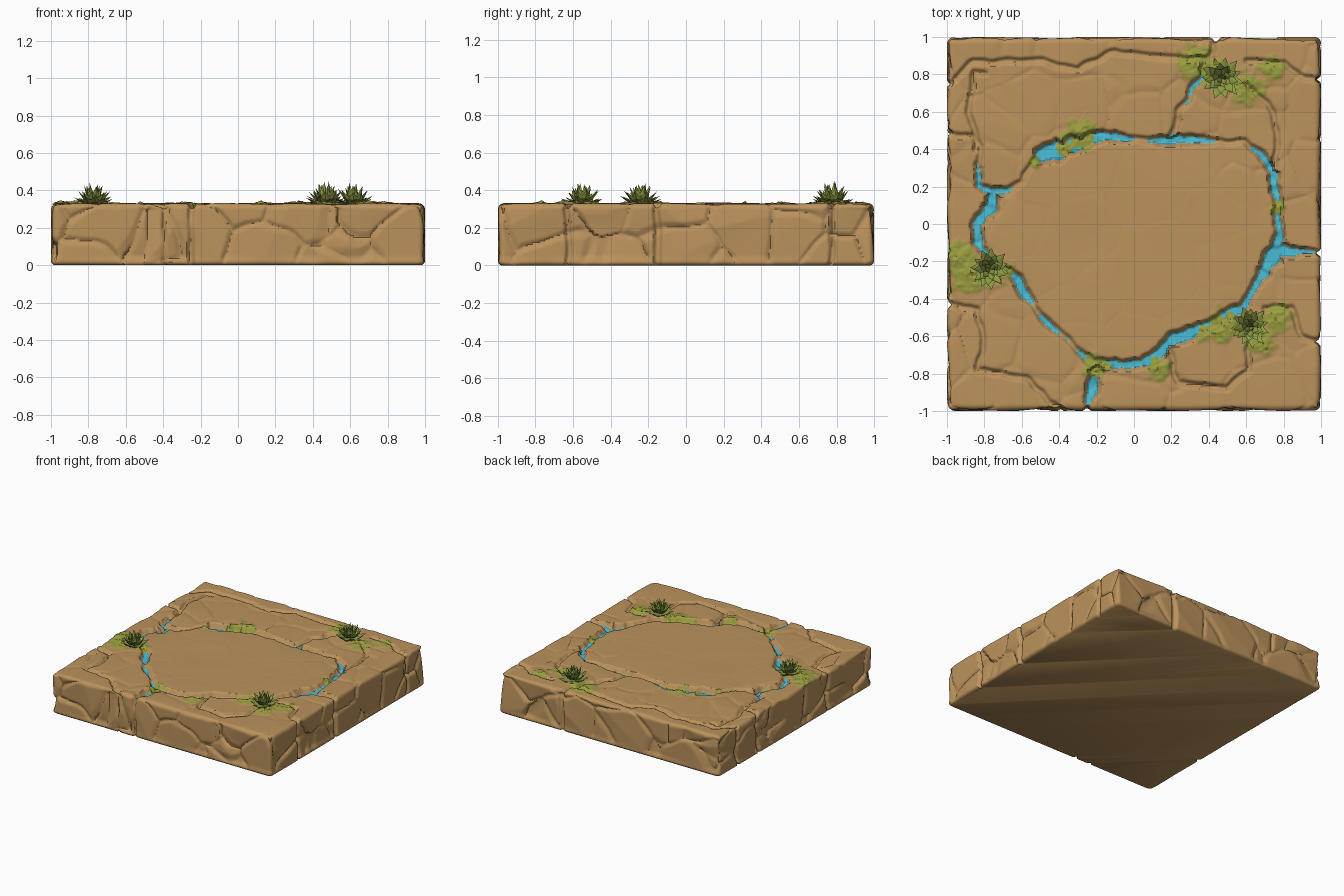
import bpy, math, random
from mathutils import Vector, noise, kdtree

if "Cube" in bpy.data.objects:
    bpy.data.objects.remove(bpy.data.objects["Cube"])

random.seed(4)
N, K, H, R = 240, 36, 0.335, 0.035     # lattice size, slab height, edge radius


def material(name, rgb):
    m = bpy.data.materials.new(name)
    m.diffuse_color = (*rgb, 1)
    m.use_nodes = True
    m.node_tree.nodes["Principled BSDF"].inputs["Base Color"].default_value = m.diffuse_color
    return m


stone = material("sandstone", (0.50, 0.29, 0.108))
water = material("bright_blue", (0.07, 0.50, 0.66))
deep = material("deep_blue", (0.035, 0.30, 0.40))
moss = material("moss_green", (0.33, 0.35, 0.05))
edge_moss = material("dry_moss", (0.38, 0.30, 0.07))
leaf_mat = material("leaf_green", (0.27, 0.33, 0.055))

# Crack paths on the top: x, y, half width of the blue floor
ring = [(-.55, .33, .004), (-.5, .37, .03), (-.42, .39, .04), (-.3, .42, .025), (-.17, .475, .022),
        (-.04, .455, .012), (.02, .455, .004), (.12, .445, .012), (.22, .45, .024), (.36, .445, .014),
        (.46, .44, .004), (.6, .44, .004), (.68, .37, .014), (.75, .27, .018), (.77, .1, .013),
        (.77, -.06, .016), (.74, -.18, .04), (.65, -.34, .013), (.56, -.46, .018), (.4, -.54, .02),
        (.22, -.62, .026), (.12, -.71, .028), (.04, -.745, .014), (-.1, -.755, .018), (-.22, -.74, .022),
        (-.32, -.65, .004), (-.46, -.53, .015), (-.53, -.45, .005), (-.58, -.36, .022), (-.66, -.26, .014),
        (-.76, -.2, .006), (-.84, -.1, .02), (-.84, 0, .018), (-.77, .09, .03), (-.75, .17, .016),
        (-.6, .215, .004), (-.55, .33, .004)]
blue_branches = [
    [(-.19, -.76, .025), (-.215, -.86, .026), (-.24, -.94, .016), (-.24, -1, .005)],
    [(.76, -.13, .045), (.83, -.14, .025), (.9, -.15, .013), (1, -.14, .005)],
    [(.2, .46, .008), (.24, .6, .006), (.35, .76, .011), (.42, .93, .004), (.43, 1, .005)],
    [(-.75, .17, .012), (-.83, .2, .012), (-.84, .32, .008)]]
seams = [
    [(-.84, .3), (-.81, .42), (-.9, .47), (-1, .48)],
    [(-.84, .4), (-.89, .6), (-.85, .81), (-.8, .81)],
    [(-1, .75), (-.85, .87), (-.5, .87), (-.3, .83), (-.1, .92), (.2, .89), (.42, .88)],
    [(.75, .3), (.77, .5), (.72, .64), (.6, .74)],
    [(.6, .88), (.8, .87), (.9, .78), (1, .77)],
    [(.7, -.45), (.84, -.45), (.9, -.6), (1, -.63)],
    [(.2, -.66), (.22, -.85), (.5, -.88), (.6, -.78), (.62, -.62)],
    [(-1, -.42), (-.84, -.46), (-.8, -.62), (-.84, -.78), (-.7, -.8), (-.55, -.84), (-.4, -1)]]
paths = [ring] + blue_branches + [[(x, y, .004) for x, y in s] for s in seams]

# Sample the cracks with a ragged wander for fast distance lookups
samples = []
for path in paths:
    for (x0, y0, w0), (x1, y1, w1) in zip(path, path[1:]):
        n = max(2, int(math.hypot(x1 - x0, y1 - y0) / .004))
        for i in range(n + 1):
            t = i / n
            p = Vector((x0 + (x1 - x0) * t, y0 + (y1 - y0) * t, 0))
            w = w0 + (w1 - w0) * t
            off = Vector((noise.noise(p * 11), noise.noise(p * 11 + Vector((9, 4, 2))), 0)) * .018
            samples.append((p + off, w * (1 + .5 * noise.noise(p * 25))))
tree = kdtree.KDTree(len(samples))
for i, (p, w) in enumerate(samples):
    tree.insert(p, i)
tree.balance()


def crack(p):
    """Distance to the nearest crack and its half width."""
    _, i, d = tree.find((p.x, p.y, 0))
    return d, samples[i][1]


# Moss patches: x, y, radius
patches = [(.33, .87, .11), (.42, .82, .1), (.6, .73, .11), (.74, .83, .08), (-.28, .48, .11), (-.37, .41, .07),
           (-.2, -.76, .085), (.13, -.77, .075), (-.95, -.17, .1), (-.88, -.26, .13), (-.7, -.25, .08),
           (.47, -.55, .11), (.76, -.5, .1), (.68, -.62, .1), (.77, .09, .05), (.38, -.58, .06), (-.53, .33, .04)]


def mossy(p):
    m = max(1 - math.hypot(p.x - x, p.y - y) / r for x, y, r in patches)
    return -1 if m < -.3 else m + .5 * noise.noise(Vector((p.x, p.y, 0)) * 22)


def chisel(p, scale):
    """Tilted facets, one per cell, for a hewn stone look."""
    q = p * scale + Vector((3.3, 1.7, .4))
    dist, pts = noise.voronoi(q)
    tilt = noise.noise_vector(pts[0] * 7.3)
    groove = max(0, 1 - (dist[1] - dist[0]) / .12)
    return abs((q - pts[0]).dot(tilt)) + .25 * groove


def place(i, j, k):
    """Rounded box position pushed inward by cracks and facets."""
    p = Vector((-1 + 2 * i / N, -1 + 2 * j / N, H * k / K))
    lim = 1 - R
    c = Vector((max(-lim, min(lim, p.x)), max(-lim, min(lim, p.y)), min(p.z, H - R)))
    n = (p - c).normalized()
    p = c + n * R
    top = max(0, n.z)
    wob = Vector((noise.noise(p * 5), noise.noise(p * 5 + Vector((5, 5, 5))), 0)) * .03 * (1 - top)
    d, w = crack(p + wob)
    spread = .018 + w * .25
    g = max(0, min(1, 1 - (d - w) / spread))
    depth = (.018 + min(w, .03) * 1.0) * g * g * (3 - 2 * g)
    plate = min(1, max(0, (math.hypot(p.x / .85, (p.y + .15) / .65) - .8) * 4))
    rough = chisel(p + Vector((0, 0, noise.noise(p * 4) * .1)), 3.2)
    flat = .004 + .006 * noise.noise(p * 3) + (.003 + .014 * plate) * rough
    depth += top * max(0, flat) + (1 - top) * min(.03, .05 * rough) * min(1, p.z / .05)
    if top > .7:
        m = mossy(p)
        if m > .1:
            depth -= .012 * min(1, m) * (1 + noise.noise(p * 60))
    p -= n * depth
    if k * H / K < .02:                      # softened lower edge
        s = 1 - .018 * (1 - k * H / K / .02) ** 2
        p.x, p.y = p.x * s, p.y * s
    return p


# Stone slab: welded lattice of top, four sides and one bottom face
index, verts, faces, mats = {}, [], [], []


def vert(i, j, k):
    key = (i, j, k)
    if key not in index:
        index[key] = len(verts)
        verts.append(place(i, j, k))
    return index[key]


for i in range(N):
    for j in range(N):
        f = [vert(i, j, K), vert(i + 1, j, K), vert(i + 1, j + 1, K), vert(i, j + 1, K)]
        faces.append(f)
        c = (verts[f[0]] + verts[f[2]]) / 2
        d, w = crack(c)
        m = mossy(c)
        if m > .3:
            mats.append(3)
        elif w > .0075 and d < w * 1.1:
            mats.append(2 if d > w * .75 else 1)
        else:
            mats.append(4 if m > .14 else 0)
loop = ([(i, 0) for i in range(N)] + [(N, j) for j in range(N)]
        + [(i, N) for i in range(N, 0, -1)] + [(0, j) for j in range(N, 0, -1)])
for a, b in zip(loop, loop[1:] + loop[:1]):
    for k in range(K):
        faces.append([vert(*a, k), vert(*b, k), vert(*b, k + 1), vert(*a, k + 1)])
        mats.append(0)
faces.append([vert(*a, 0) for a in reversed(loop)])
mats.append(0)


def make_object(name, verts, faces, materials):
    me = bpy.data.meshes.new(name)
    me.from_pydata([tuple(v) for v in verts], [], faces)
    for m in materials:
        me.materials.append(m)
    ob = bpy.data.objects.new(name, me)
    bpy.context.collection.objects.link(ob)
    return ob


slab = make_object("stone_slab", verts, faces, [stone, water, deep, moss, edge_moss])
slab.data.polygons.foreach_set("material_index", mats)
bpy.context.view_layer.objects.active = slab
slab.select_set(True)
bpy.ops.object.shade_smooth_by_angle(angle=math.radians(50))


# Succulents: rosettes of keeled, pointed leaves
def succulent(name, x, y, size):
    vs, fs = [], []
    for count, elev, length, width in [(11, 14, .118, .028), (9, 36, .112, .027), (7, 56, .11, .023), (4, 76, .112, .017)]:
        for a in range(count):
            yaw = 2 * math.pi * (a + random.uniform(-.15, .15)) / count + elev
            e = math.radians(elev + random.uniform(-6, 6))
            out = Vector((math.cos(yaw), math.sin(yaw), 0))
            side = Vector((-out.y, out.x, 0))
            along = out * math.cos(e) + Vector((0, 0, math.sin(e)))
            up = along.cross(side)
            ln = length * random.uniform(.9, 1.08)
            b = len(vs)
            for t, w, lift, thick in [(.05, .4, 0, .006), (.55, 1, -.004, .011)]:
                mid = along * ln * t + up * lift
                vs += [mid + side * width * w, mid + up * thick * .4, mid - side * width * w, mid - up * thick]
            vs.append(along * ln + Vector((0, 0, .006)))
            for q in range(4):
                r = (q + 1) % 4
                fs += [[b + q, b + r, b + 4 + r, b + 4 + q], [b + 4 + q, b + 4 + r, b + 8]]
            fs.append([b + 3, b + 2, b + 1, b])
    ob = make_object(name, [v * size for v in vs], fs, [leaf_mat])
    ob.location = (x, y, .328)


succulent("succulent_back", .47, .78, 1.0)
succulent("succulent_right", .62, -.55, .95)
succulent("succulent_left", -.77, -.24, .95)
